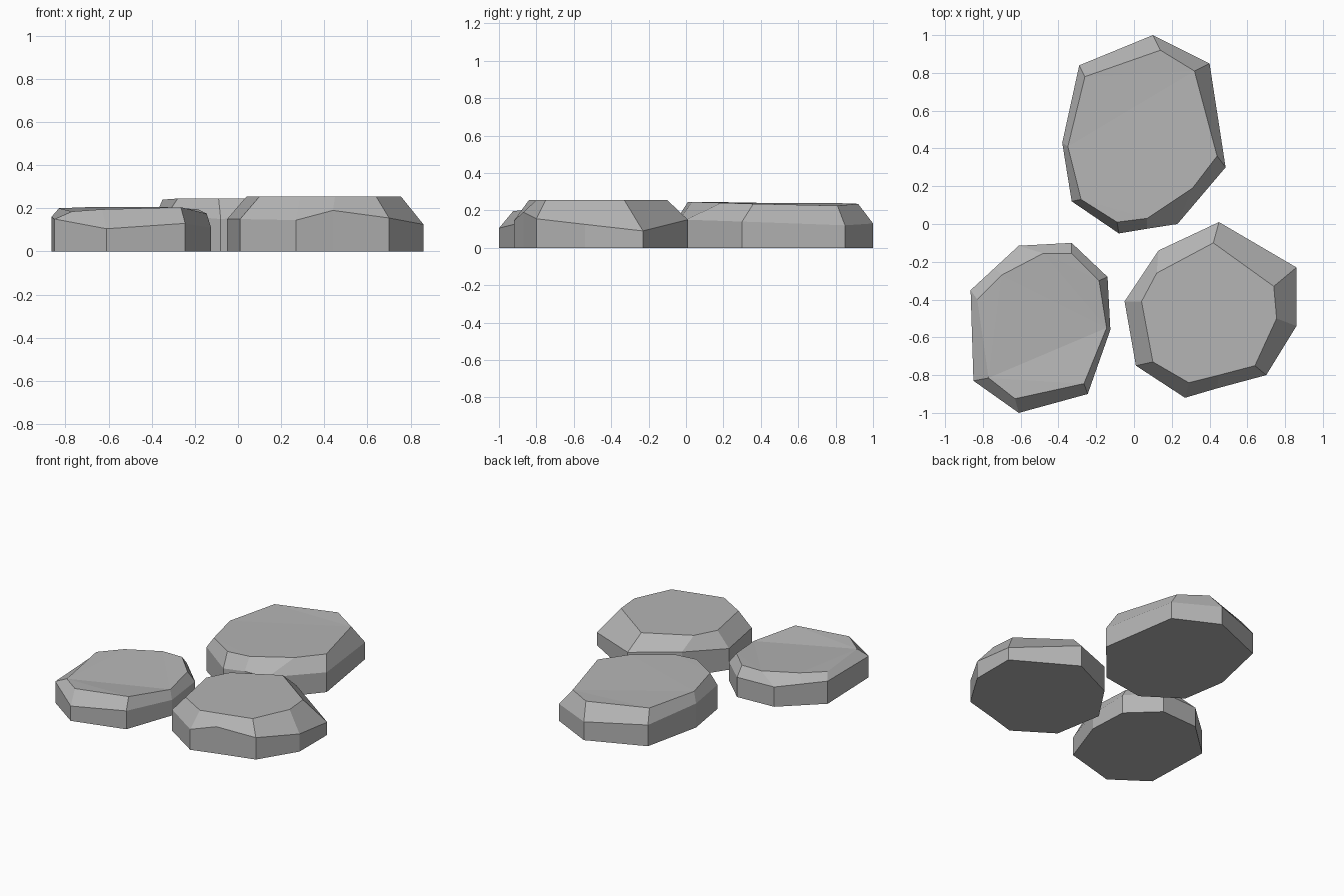
import bpy
import bmesh

default_cube = bpy.data.objects.get("Cube")
if default_cube:
    bpy.data.objects.remove(default_cube, do_unlink=True)

# One flat grey for all of the stones
stone_grey = bpy.data.materials.new("stone_grey")
stone_grey.use_nodes = True
colour = (0.46, 0.46, 0.46, 1.0)
stone_grey.diffuse_color = colour
stone_grey.node_tree.nodes["Principled BSDF"].inputs["Base Color"].default_value = colour


def bridge(bm, lower, upper):
    """Join two rings of equal length with a band of faces."""
    count = len(lower)
    for i in range(count):
        j = (i + 1) % count
        bm.faces.new((lower[i], lower[j], upper[j], upper[i]))


def make_stone(name, corners):
    """Each corner: outline x, y, wall height, then rim x, y, height (hundredths)."""
    bm = bmesh.new()
    base, shoulder, rim = [], [], []
    for corner in corners:
        x, y, wall, rim_x, rim_y, rim_z = (value / 100 for value in corner)
        base.append(bm.verts.new((x, y, 0)))
        shoulder.append(bm.verts.new((x, y, wall)))
        rim.append(bm.verts.new((rim_x, rim_y, rim_z)))

    # Upright wall, sloping chamfer, walking surface and underside
    bridge(bm, base, shoulder)
    bridge(bm, shoulder, rim)
    top_face = bm.faces.new(rim)
    bm.faces.new(list(reversed(base)))
    bmesh.ops.recalc_face_normals(bm, faces=bm.faces[:])
    bmesh.ops.triangulate(bm, faces=[top_face])

    mesh = bpy.data.meshes.new(name)
    bm.to_mesh(mesh)
    bm.free()
    mesh.materials.append(stone_grey)
    stone = bpy.data.objects.new(name, mesh)
    bpy.context.collection.objects.link(stone)
    return stone


# Large oval stone at the back
make_stone("back_stone", [
    (10, 100, 13, 14, 92, 23.5),
    (-29, 84, 15, -26, 78, 24),
    (-38, 43, 17, -35, 41, 24),
    (-33, 12, 17, -28, 13, 24.5),
    (-8, -5, 15, -9, 1, 24.5),
    (7, -2.5, 16, 7, 3, 24.5),
    (23, 0, 15, 31, 19, 24),
    (48.5, 30, 14, 44, 36, 23.5),
    (40, 85, 12, 32, 81, 22.5),
])

# Thick round stone at the front left
make_stone("front_left_stone", [
    (45, 1, 15, 42, -10, 25.5),
    (13, -14, 18, 12, -26, 25.5),
    (-5, -41, 15, 4, -41, 25.5),
    (1, -75, 15, 10, -73, 25.5),
    (27, -92, 14.5, 29, -84, 25.5),
    (44, -87, 19, 45, -80, 25.5),
    (70, -80, 15.5, 64, -75, 25.5),
    (86, -54, 12.5, 75.5, -50, 25.5),
    (86, -23, 9, 74, -33, 25.5),
])

# Low stone at the front right
make_stone("front_right_stone", [
    (-33, -10, 14, -33, -15.5, 20.5),
    (-61, -11.5, 14, -48, -15.5, 20.5),
    (-74, -23.5, 15, -70, -27, 20.5),
    (-86.5, -35, 16, -83, -40, 20),
    (-85, -83, 15, -77, -81.5, 18.5),
    (-61, -100, 10.5, -63, -92.5, 19.5),
    (-24.5, -90, 13, -26.5, -84.5, 20.5),
    (-12.5, -56, 11, -14.5, -55, 17.5),
    (-14, -28, 13, -18.5, -30, 19.5),
])
